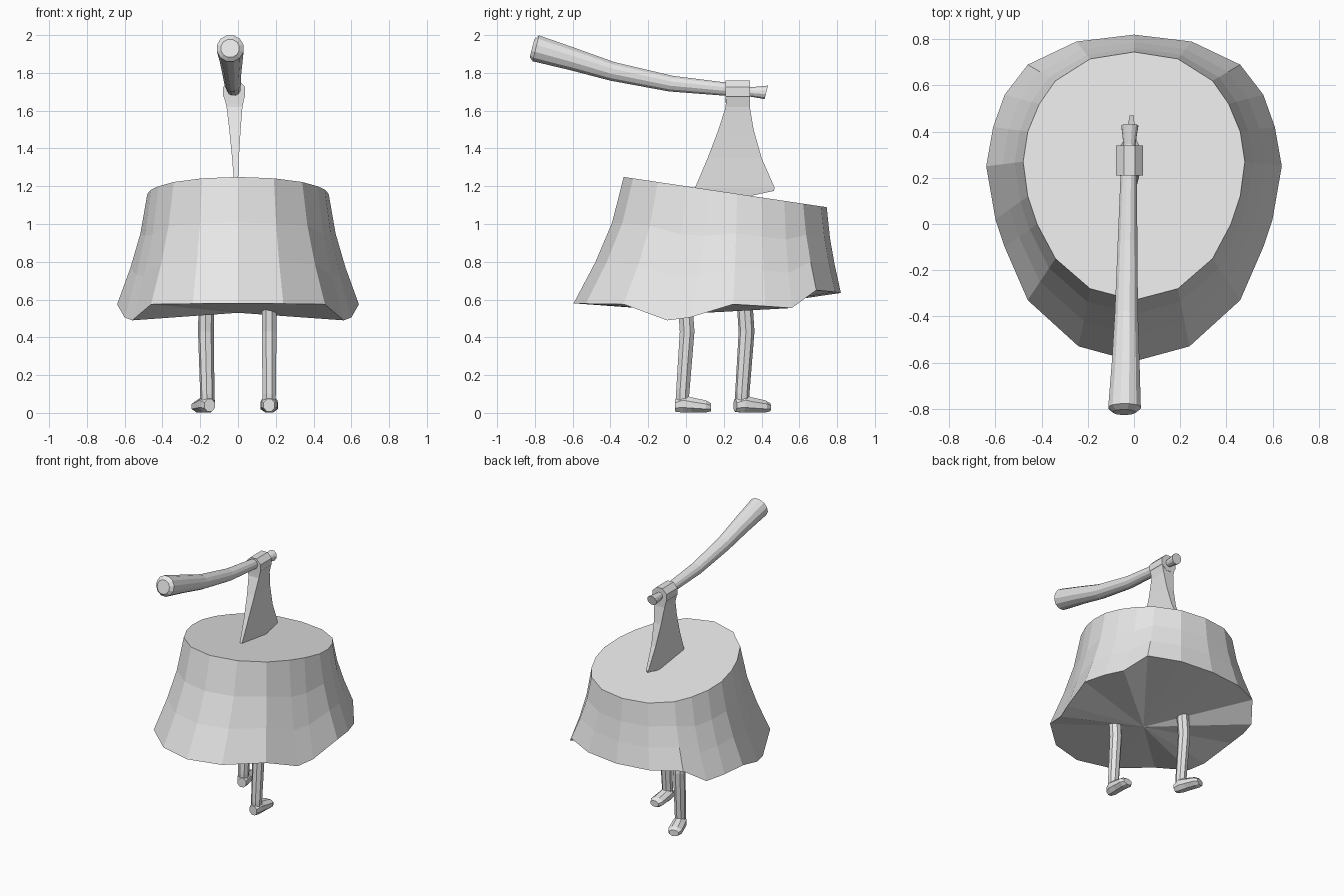
import bpy, bmesh
from math import cos, sin, pi, radians
from mathutils import Matrix, Vector

cube = bpy.data.objects.get("Cube")
if cube:
    bpy.data.objects.remove(cube, do_unlink=True)

grey = bpy.data.materials.new("plain_grey")
grey.use_nodes = True
grey.diffuse_color = (0.8, 0.8, 0.8, 1)
grey.node_tree.nodes["Principled BSDF"].inputs["Base Color"].default_value = (0.8, 0.8, 0.8, 1)


def loft(name, rings, tip=None, matrix=None):
    """Skin equal-sized rings of points; the last end is capped or fanned to a tip."""
    bm = bmesh.new()
    rows = [[bm.verts.new(p) for p in ring] for ring in rings]
    n = len(rows[0])
    for a, b in zip(rows, rows[1:]):
        for i in range(n):
            j = (i + 1) % n
            bm.faces.new((a[i], a[j], b[j], b[i]))
    bm.faces.new(rows[0])
    if tip:
        t = bm.verts.new(tip)
        for i in range(n):
            bm.faces.new((rows[-1][i], rows[-1][(i + 1) % n], t))
    else:
        bm.faces.new(rows[-1])
    bmesh.ops.recalc_face_normals(bm, faces=bm.faces[:])
    if matrix:
        bm.transform(matrix)
    mesh = bpy.data.meshes.new(name)
    bm.to_mesh(mesh)
    bm.free()
    mesh.materials.append(grey)
    obj = bpy.data.objects.new(name, mesh)
    bpy.context.collection.objects.link(obj)
    return obj


def oval(center, u, v, ru, rv, sides):
    """Ring of points around a centre, spanned by directions u and v."""
    c, u, v = Vector(center), Vector(u), Vector(v)
    angles = [2 * pi * (i + 0.5) / sides for i in range(sides)]
    return [c + u * ru * cos(a) + v * rv * sin(a) for a in angles]


X, Y, Z = (1, 0, 0), (0, 1, 0), (0, 0, 1)


def mirrored(half):
    return half + [(-p[0], *p[1:]) for p in half[-2:0:-1]]


# Stump: half outlines from back to front, with a ragged hem
top = mirrored([(0, .745), (.19, .715), (.34, .62), (.41, .52), (.46, .40), (.48, .27),
                (.46, .12), (.42, 0), (.34, -.15), (.19, -.28), (0, -.33)])
hem = mirrored([(0, .82, .635), (.25, .79, .64), (.46, .69, .65), (.56, .56, .555),
                (.61, .42, .565), (.64, .25, .575), (.6, .02, .505), (.56, -.1, .49),
                (.46, -.33, .575), (.24, -.53, .578), (0, -.595, .58)])
stump_rings = []
for down, out in ((0, 0), (.36, .23), (.67, .56), (1, 1)):
    ring = []
    for (tx, ty), (hx, hy, hz) in zip(top, hem):
        tz = 1.2 - 0.149 * ty
        ring.append((tx + (hx - tx) * out, ty + (hy - ty) * out, tz + (hz - tz) * down))
    stump_rings.append(ring)
loft("stump", stump_rings, tip=(0, .1, .53))

# Axe handle: swept along a gentle curve, thick at the grip
handle = [(-.042, -.815, 1.93, .05), (-.041, -.795, 1.93, .073), (-.036, -.6, 1.873, .062),
          (-.033, -.39, 1.808, .052), (-.028, -.08, 1.743, .044), (-.023, .2, 1.715, .037),
          (-.02, .34, 1.70, .026), (-.018, .425, 1.697, .038)]
slope = Vector((0, .25, 1)).normalized()
loft("axe_handle", [oval((x, y, z), X, slope, r, r, 12) for x, y, z, r in handle])

# Axe head: a collar around the handle and a flared blade
collar = [(.21, 1.7), (.34, 1.7)]
loft("axe_collar", [oval((-.02, y, z), X, Z, .063, .064, 8) for y, z in collar])
blade = [(1.68, .212, .338, .056), (1.62, .21, .338, .042), (1.5, .172, .358, .03),
         (1.35, .115, .4, .018), (1.19, .047, .47, .009)]
blade_rings = []
for z, front, back, half in blade:
    cx = -.01 - .02 * (z - 1.19)
    blade_rings.append([(cx - half, front, z), (cx + half, front, z),
                        (cx + half, back, z), (cx - half, back, z)])
blade_rings.append([(-.012, .02, 1.08), (-.008, .02, 1.08), (-.008, .465, 1.175), (-.012, .465, 1.175)])
loft("axe_blade", blade_rings)


# Legs: bent shin with a blunt foot
def leg(side, x, y, turn):
    place = Matrix.Translation((x, y, 0)) @ Matrix.Rotation(radians(turn), 4, "Z")
    shin = [(.66, -.01, .042), (.43, .006, .042), (.1, -.018, .038), (.04, -.018, .036)]
    loft(side + "_leg", [oval((0, c, z), X, Y, r, r, 8) for z, c, r in shin], matrix=place)
    foot = [(-.058, .04, .03, .034), (-.015, .048, .044, .048),
            (.03, .042, .046, .041), (.105, .034, .048, .033), (.132, .03, .034, .022)]
    loft(side + "_foot", [oval((0, c, z), X, Z, rx * 1.06, rz * 1.06, 8)
                          for c, z, rx, rz in foot], matrix=place)


leg("left", .165, 0, 0)
leg("right", -.168, .315, 18)
